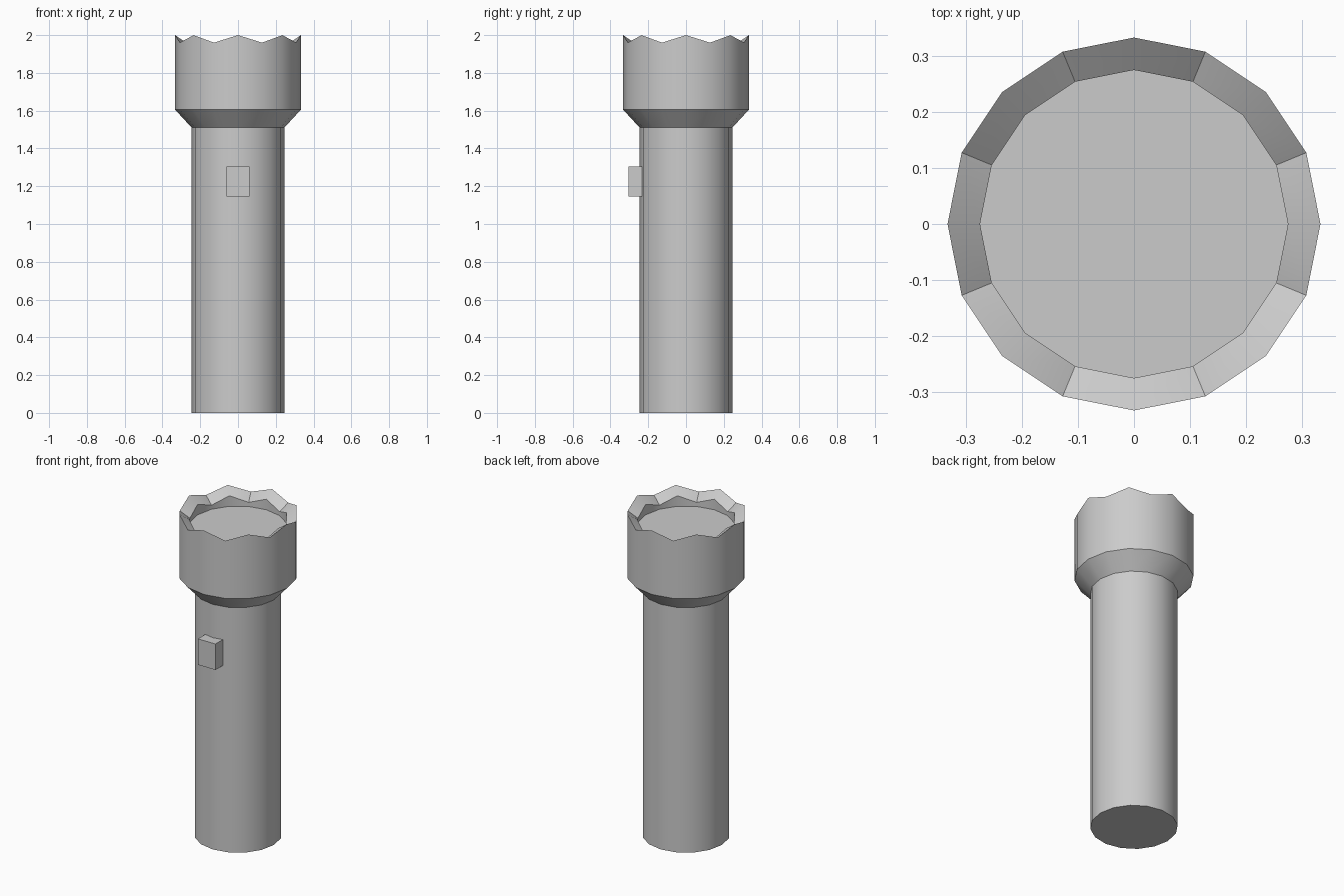
import bpy, bmesh, math

if "Cube" in bpy.data.objects:
    bpy.data.objects.remove(bpy.data.objects["Cube"])

SIDES = 16


def finish(bm, name, smooth=True):
    bmesh.ops.recalc_face_normals(bm, faces=bm.faces[:])
    mesh = bpy.data.meshes.new(name)
    bm.to_mesh(mesh)
    bm.free()
    ob = bpy.data.objects.new(name, mesh)
    bpy.context.collection.objects.link(ob)
    if smooth:
        bpy.ops.object.select_all(action='DESELECT')
        ob.select_set(True)
        bpy.context.view_layer.objects.active = ob
        bpy.ops.object.shade_smooth_by_angle(angle=math.radians(30))
    return ob


def lathe(name, profile):
    """Spin (radius, z, notch) points; odd corners drop by notch. Ends are capped."""
    bm = bmesh.new()
    rings = []
    for r, z, notch in profile:
        ring = []
        for i in range(SIDES):
            a = 2 * math.pi * i / SIDES
            ring.append(bm.verts.new((r * math.cos(a), r * math.sin(a), z - notch * (i % 2))))
        rings.append(ring)
    for lo, hi in zip(rings, rings[1:]):
        for i in range(SIDES):
            j = (i + 1) % SIDES
            bm.faces.new((lo[i], lo[j], hi[j], hi[i]))
    bm.faces.new(rings[0][::-1])
    bm.faces.new(rings[-1])
    return finish(bm, name)


# Handle, flared head, scalloped rim and recessed lens in one turned shell
lathe("torch_body", [
    (0.245, 0.0, 0), (0.245, 1.51, 0),      # handle
    (0.333, 1.605, 0), (0.333, 2.0, 0.04),  # head
    (0.275, 1.96, 0.04),                    # sloped rim
    (0.275, 1.895, 0),                      # lens level
])

# Switch block on the front of the handle
bm = bmesh.new()
bmesh.ops.create_cube(bm, size=1)
bmesh.ops.scale(bm, vec=(0.12, 0.085, 0.16), verts=bm.verts)
bmesh.ops.translate(bm, vec=(0, -0.2625, 1.225), verts=bm.verts)
finish(bm, "switch", smooth=False)
